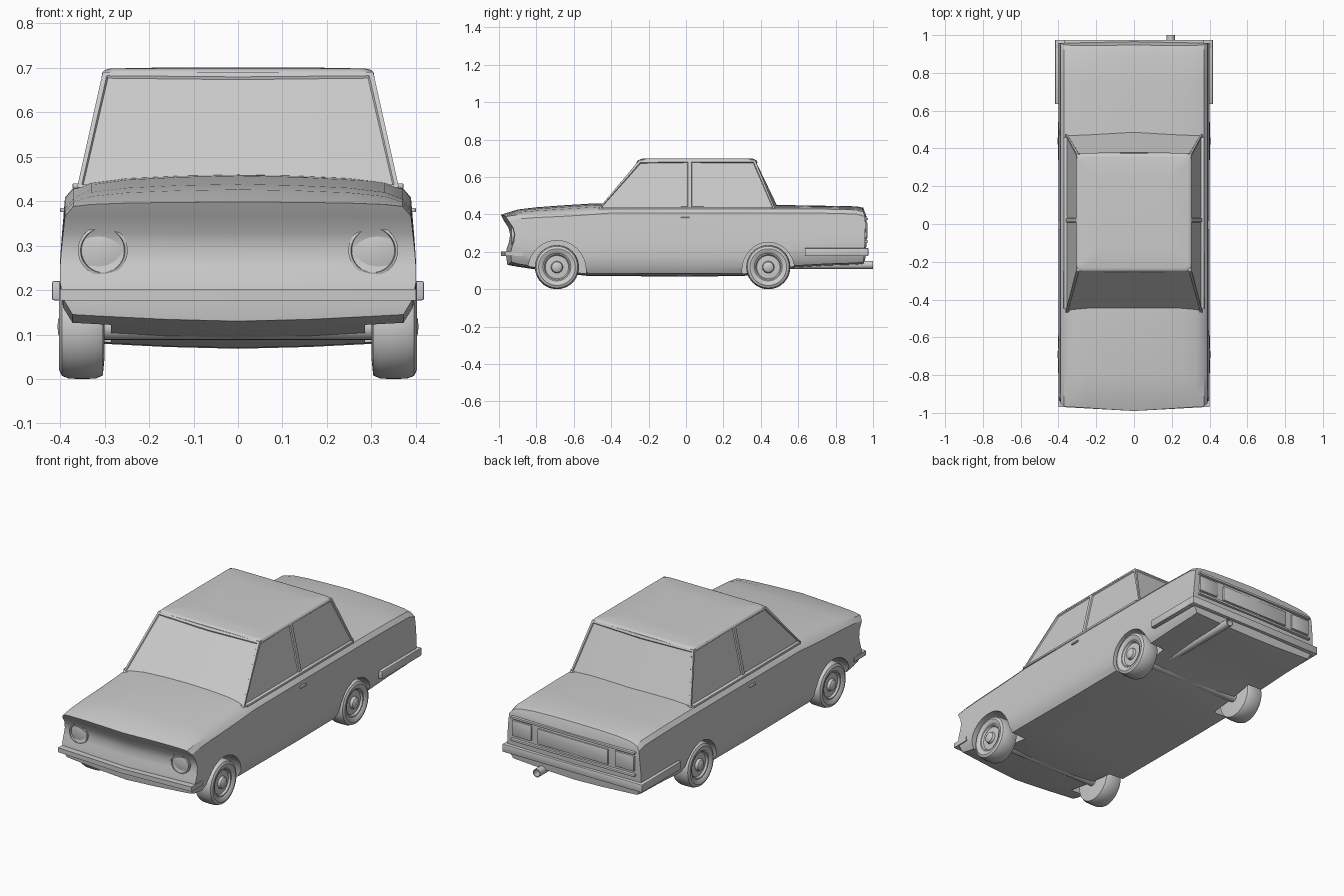
import bpy, bmesh, math
from mathutils import Vector

if "Cube" in bpy.data.objects:
    bpy.data.objects.remove(bpy.data.objects["Cube"])


def finish(name, bm, angle=35):
    bmesh.ops.remove_doubles(bm, verts=bm.verts, dist=1e-5)
    bmesh.ops.recalc_face_normals(bm, faces=bm.faces)
    me = bpy.data.meshes.new(name)
    bm.to_mesh(me)
    bm.free()
    ob = bpy.data.objects.new(name, me)
    bpy.context.collection.objects.link(ob)
    smooth(ob, angle)
    return ob


def smooth(ob, angle=35):
    bpy.ops.object.select_all(action='DESELECT')
    ob.select_set(True)
    bpy.context.view_layer.objects.active = ob
    bpy.ops.object.shade_smooth_by_angle(angle=math.radians(angle))


def box(name, lo, hi, bevel=0.0):
    bm = bmesh.new()
    bmesh.ops.create_cube(bm, size=1)
    for v in bm.verts:
        v.co = Vector([(lo[i] + hi[i]) / 2 + v.co[i] * (hi[i] - lo[i]) for i in range(3)])
    if bevel:
        bmesh.ops.bevel(bm, geom=bm.edges[:], offset=bevel, segments=2, profile=0.5, affect='EDGES')
    return finish(name, bm)


def lathe(name, profile, centre, axis, n=40):
    """Revolve (radius, height) pairs about the 'X' or 'Y' axis through centre."""
    bm = bmesh.new()
    rings = []
    for r, h in profile:
        ring = []
        for i in range(n):
            a = 2 * math.pi * i / n
            c, s = r * math.cos(a), r * math.sin(a)
            p = (h, c, s) if axis == 'X' else (c, h, s)
            ring.append(bm.verts.new(Vector(p) + Vector(centre)))
        rings.append(ring)
    for a, b in zip(rings, rings[1:]):
        for i in range(n):
            bm.faces.new((a[i], a[(i + 1) % n], b[(i + 1) % n], b[i]))
    bmesh.ops.dissolve_degenerate(bm, dist=1e-6, edges=bm.edges)
    return finish(name, bm)


def interp(table, z):
    for (a, fa), (b, fb) in zip(table, table[1:]):
        if z <= b:
            return fa + (fb - fa) * max(0, (z - a) / (b - a))
    return table[-1][1]


# Body: half cross-sections lofted along y, with a hollowed, pointed nose
NOSE = [(.13, -.93), (.2, -.94), (.25, -.922), (.29, -.915), (.33, -.925), (.36, -.945), (.39, -.965)]
TAIL = [(.12, .945), (.2, .955), (.38, .96), (.42, .945), (.45, .935)]
STATIONS = [  # y, centre top, shoulder, bottom
    (-.97, .398, .388, .145), (-.90, .426, .398, .135), (-.80, .438, .405, .12),
    (-.65, .449, .412, .10), (-.52, .457, .42, .085), (-.42, .46, .428, .085),
    (0, .45, .43, .083), (.30, .45, .43, .085), (.42, .45, .43, .10), (.57, .449, .43, .125),
    (.75, .446, .428, .135), (.91, .443, .424, .14), (.96, .436, .41, .145)]


def half_section(y, zt, ze, zb):
    d = zt - ze
    top = [(0, zt), (.13, zt - .08 * d), (.25, zt - .25 * d), (.33, zt - .55 * d), (.37, ze)]
    hi, lo = ze - .022, zb + .035
    side = [(x, hi + (lo - hi) * t) for x, t in
            ((.389, 0), (.393, .2), (.397, .4), (.4, .6), (.4, .8), (.393, 1))]
    return top + side + [(.372, zb), (.3, zb - .004), (.16, zb - .011), (0, zb - .015)]


bm = bmesh.new()
rings = []
for k, st in enumerate(STATIONS):
    half = half_section(*st)
    full = half + [(-x, z) for x, z in half[-2:0:-1]]
    ring = []
    for x, z in full:
        y = st[0]
        if k == 0:
            y = interp(NOSE, z) - .025 * (1 - abs(x) / .39)
        elif k == len(STATIONS) - 1:
            y = interp(TAIL, z) + .008 * (1 - abs(x) / .39)
        ring.append(bm.verts.new((x, y, z)))
    rings.append(ring)
n, m = len(rings[0]), len(half) - 1
for a, b in zip(rings, rings[1:]):
    for i in range(n):
        bm.faces.new((a[i], a[(i + 1) % n], b[(i + 1) % n], b[i]))
for ring, curve, bulge in ((rings[0], NOSE, -.025), (rings[-1], TAIL, .008)):
    mid = [ring[0]]
    for i in range(1, m):
        z = ring[i].co.z
        mid.append(bm.verts.new((0, interp(curve, z) + bulge, z)) if 4 < i < m - 3 else None)
    mid.append(ring[m])
    rows = [i for i in range(m + 1) if mid[i]]
    for s in (1, -1):
        for p, q in zip(rows, rows[1:]):
            outer = [ring[(s * i) % n] for i in range(p, q + 1)]
            f = [mid[p]] + outer + [mid[q]]
            bm.faces.new(list(dict.fromkeys(f)))
body = finish("body", bm, 30)

# Wheel arches cut from the body
FRONT, REAR = -.69, .44
for y, ry, top in ((FRONT, .155, .26), (REAR, .14, .25)):
    for s in (1, -1):
        cut = lathe("arch_cutter", [(0, .285), (1, .285), (1, .45), (0, .45)], (0, 0, 0), 'X', 48)
        for v in cut.data.vertices:
            v.co = (v.co.x * s, y + v.co.y * ry, .1 + v.co.z * (top - .1))
        if s < 0:
            cut.data.flip_normals()
        cut.hide_render = True
        mod = body.modifiers.new("arch", 'BOOLEAN')
        mod.operation, mod.solver, mod.object = 'DIFFERENCE', 'EXACT', cut
        bpy.context.view_layer.objects.active = body
        bpy.ops.object.modifier_apply(modifier=mod.name)
        bpy.data.objects.remove(cut)
smooth(body, 30)

# Cabin: tapered frame with inset window panes
bm = bmesh.new()
base = [(.362, -.468), (.362, .02), (.362, .476), (0, .5), (-.362, .476), (-.362, .02), (-.362, -.468), (0, -.475)]
roof = [(.304, -.25), (.304, .02), (.304, .37), (0, .376), (-.304, .37), (-.304, .02), (-.304, -.25), (0, -.256)]
lo = [bm.verts.new((x, y, .43)) for x, y in base]
hi = [bm.verts.new((x, y, .69)) for x, y in roof]
bm.faces.new(lo)
bm.faces.new(hi)
side_panes = [bm.faces.new((lo[i], lo[i + 1], hi[i + 1], hi[i])) for i in (0, 1, 4, 5)]
end_panes = [bm.faces.new((lo[i], lo[(i + 1) % 8], hi[(i + 1) % 8], hi[i])) for i in (2, 3, 6, 7)]
bmesh.ops.recalc_face_normals(bm, faces=bm.faces)
bmesh.ops.inset_individual(bm, faces=side_panes, thickness=.014, depth=0)
bmesh.ops.inset_individual(bm, faces=side_panes, thickness=.004, depth=-.006)
for pair in (end_panes[:2], end_panes[2:]):
    bmesh.ops.inset_region(bm, faces=pair, thickness=.014, depth=0)
    bmesh.ops.inset_region(bm, faces=pair, thickness=.004, depth=-.005)
finish("cabin", bm, 25)

# Roof skin with rounded corners and a slight crown
bm = bmesh.new()
R, inner = .03, []
for cx, cy, a0 in ((.275, .343, 0), (-.275, .343, 90), (-.275, -.222, 180), (.275, -.222, 270)):
    for k in range(6):
        a = math.radians(a0 + 18 * k)
        inner.append((cx + R * math.cos(a), cy + R * math.sin(a)))
levels = []
for z, sc in ((.68, 1.005), (.689, 1), (.695, .98), (.698, .94), (.7, .6)):
    levels.append([bm.verts.new((x * sc, .06 + (y - .06) * sc, z)) for x, y in inner])
for a, b in zip(levels, levels[1:]):
    for i in range(len(a)):
        j = (i + 1) % len(a)
        bm.faces.new((a[i], a[j], b[j], b[i]))
bm.faces.new(levels[0])
bm.faces.new(levels[-1])
finish("roof", bm, 40)

# Wheels and axles
TYRE = [(0, .406), (.018, .404), (.028, .398), (.032, .384), (.062, .382), (.068, .392), (.074, .392),
        (.08, .398), (.098, .402), (.111, .396), (.117, .38), (.118, .35), (.117, .32), (.11, .304), (.07, .3), (0, .3)]
for label, y in (("front", FRONT), ("rear", REAR)):
    for side, s in (("right", 1), ("left", -1)):
        lathe(f"{label}_{side}_wheel", [(r, h * s) for r, h in TYRE], (0, y, .118), 'X', 48)
    lathe(f"{label}_axle", [(0, -.31), (.027, -.31), (.027, .31), (0, .31)], (0, y, .115), 'X', 24)

# Exhaust pipe with a hollow end
lathe("exhaust", [(0, .52), (.022, .52), (.022, 1), (.017, 1), (.017, .95), (0, .95)], (.195, 0, .13), 'Y', 24)

# Headlights
for s in (1, -1):
    lathe("headlight", [(0, .03), (.056, .03), (.056, -.016), (.05, -.018), (.048, -.008), (.03, -.012), (0, -.015)],
          (.304 * s, -.916, .289), 'Y', 40)

# Front bumper follows the pointed nose
bm = bmesh.new()
plan = [(.4, -.87), (.4, -.968), (0, -.99), (-.4, -.968), (-.4, -.87), (-.388, -.87), (-.388, -.93), (0, -.95), (.388, -.93), (.388, -.87)]
f = bm.faces.new([bm.verts.new((x, y, .177)) for x, y in plan])
g = bmesh.ops.extrude_face_region(bm, geom=[f])
for v in g["geom"]:
    if isinstance(v, bmesh.types.BMVert):
        v.co.z = .202
finish("front_bumper", bm)

# Rear bumper wraps round the corners
box("rear_bumper", (-.418, .93, .177), (.418, .975, .22), .004)
for s in (1, -1):
    x = sorted((.385 * s, .418 * s))
    box("rear_bumper_side", (x[0], .635, .177), (x[1], .97, .22), .004)

# Tail panel: surround frame, plate panel and lamps
for z in (.255, .375):
    box("tail_trim", (-.37, .94, z - .006), (.37, .974, z + .006), .002)
box("plate_panel", (-.21, .94, .272), (.21, .971, .355), .003)
for s in (1, -1):
    x = sorted((.25 * s, .365 * s))
    box("tail_lamp", (x[0], .93, .275), (x[1], .969, .36), .004)

# Belt trim and door handles
for s in (1, -1):
    x = sorted((.35 * s, .372 * s))
    box("belt_trim", (x[0], -.45, .428), (x[1], .46, .44), .003)
    x = sorted((.388 * s, .4 * s))
    box("door_handle", (x[0], -.03, .375), (x[1], .02, .385), .003)
